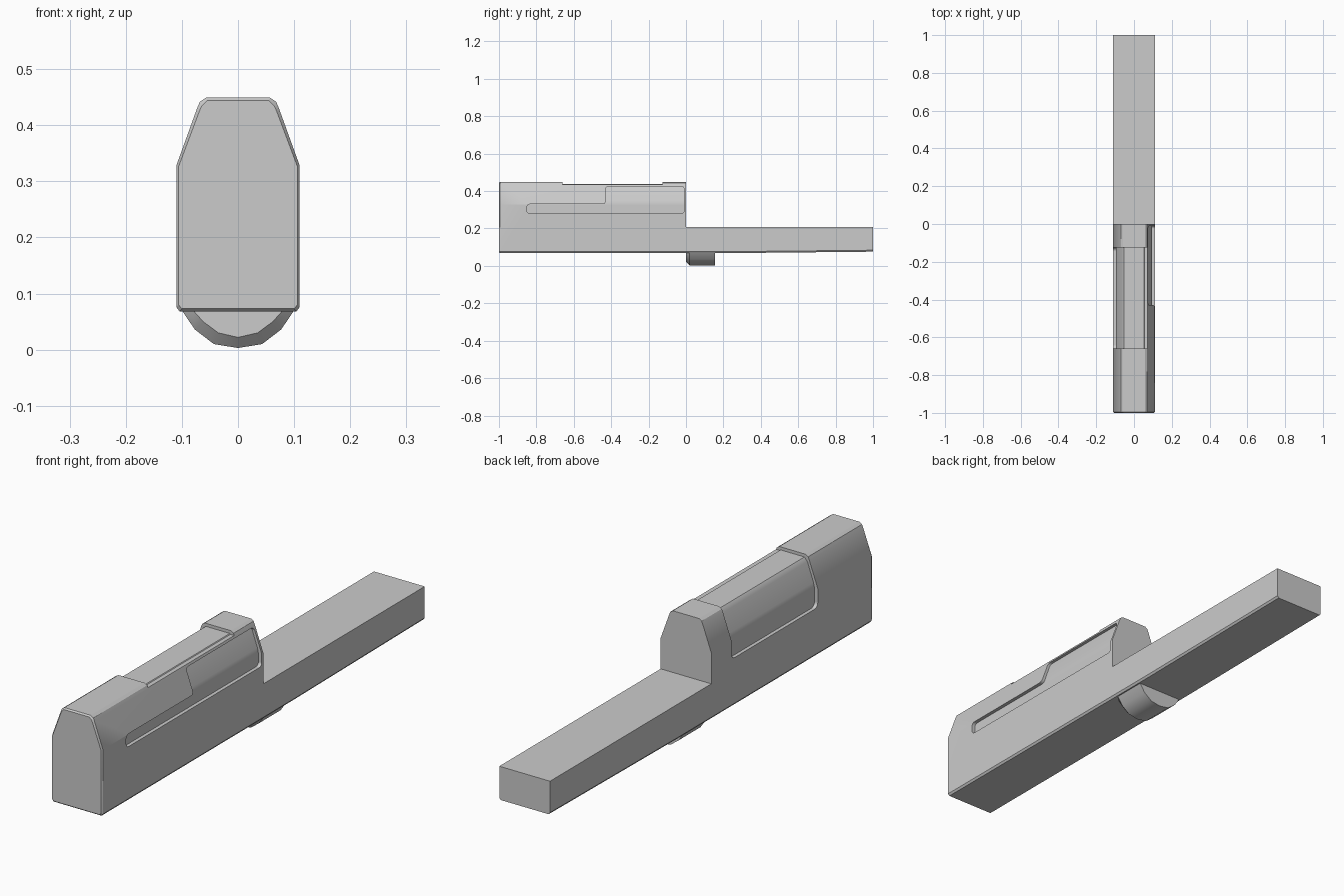
import bpy, bmesh
from mathutils import Vector

if "Cube" in bpy.data.objects:
    bpy.data.objects.remove(bpy.data.objects["Cube"])

grey = bpy.data.materials.new("plain grey")
grey.use_nodes = True
colour = (0.6, 0.6, 0.6, 1)
grey.diffuse_color = colour
grey.node_tree.nodes["Principled BSDF"].inputs["Base Color"].default_value = colour


def loft(name, rings, round_edges=0):
    """Skin a list of matching 3D rings and close both ends."""
    bm = bmesh.new()
    rows = [[bm.verts.new(p) for p in ring] for ring in rings]
    n = len(rows[0])
    rails = []
    for a, b in zip(rows, rows[1:]):
        for i in range(n):
            j = (i + 1) % n
            bm.faces.new((a[i], a[j], b[j], b[i]))
            rails.append(bm.edges.get((a[i], b[i])))
    bm.faces.new(rows[0])
    bm.faces.new(rows[-1])
    if round_edges:
        bmesh.ops.bevel(bm, geom=rails, offset=round_edges, segments=4,
                        profile=0.5, affect='EDGES')
    bmesh.ops.recalc_face_normals(bm, faces=bm.faces)
    mesh = bpy.data.meshes.new(name)
    bm.to_mesh(mesh)
    bm.free()
    obj = bpy.data.objects.new(name, mesh)
    bpy.context.collection.objects.link(obj)
    mesh.materials.append(grey)
    return obj


def mirrored(half):
    return half + [(-x, z) for x, z in reversed(half) if x]


def section(half, y):
    return [(x, y, z) for x, z in mirrored(half)]


def side_prism(name, outline, x0, x1, radius=0):
    return loft(name, [[(x, y, z) for y, z in outline] for x in (x0, x1)], radius)


def rect(y0, y1, z0, z1):
    return [(y0, z0), (y1, z0), (y1, z1), (y0, z1)]


def finish(obj):
    bpy.ops.object.select_all(action='DESELECT')
    obj.select_set(True)
    bpy.context.view_layer.objects.active = obj
    for mod in list(obj.modifiers):
        bpy.ops.object.modifier_apply(modifier=mod.name)
    bpy.ops.object.shade_smooth_by_angle(angle=0.5)
    normals = obj.modifiers.new("weighted normals", 'WEIGHTED_NORMAL')
    normals.keep_sharp = True


# Housing and rear bar share one cross-section, chamfered at the front
outer = [(0.104, 0.068), (0.11, 0.076), (0.11, 0.328), (0.073, 0.43),
         (0.068, 0.442), (0.057, 0.449)]
inner = [(0.1, 0.073), (0.106, 0.08), (0.106, 0.326), (0.07, 0.422),
         (0.065, 0.434), (0.055, 0.444)]
rear = [(x, z + 0.008 if z < 0.1 else z) for x, z in outer]
housing = loft("housing", [section(inner, -1), section(outer, -0.994),
                           section(outer, 0.2), section(rear, 1)])

# Cutters: the step down to the bar, the left window, the top and the right slot
slot = [(-0.85, 0.28), (-0.01, 0.28), (-0.01, 0.425), (-0.43, 0.425),
        (-0.43, 0.33), (-0.85, 0.33)]
cutters = [
    side_prism("step_cutter", rect(0, 1.2, 0.207, 0.7), -0.3, 0.3),
    side_prism("window_cutter", rect(-0.66, -0.125, 0.255, 0.7), -0.3, -0.052, 0.02),
    side_prism("top_cutter", rect(-0.66, -0.125, 0.434, 0.7), -0.3, 0.3),
    side_prism("slot_cutter", slot, 0.058, 0.3, 0.015),
]
for cutter in cutters:
    mod = housing.modifiers.new(cutter.name, 'BOOLEAN')
    mod.object = cutter
    mod.operation = 'DIFFERENCE'
    mod.solver = 'EXACT'
    cutter.hide_render = True
finish(housing)
for cutter in cutters:
    bpy.data.objects.remove(cutter)

# Sliding block seen through the window and the slot
block = [(0.096, 0.2), (0.096, 0.325), (0.091, 0.348), (0.065, 0.422), (0.052, 0.437)]
finish(loft("sliding_block", [section(block, -0.9), section(block, -0.005)]))

# Faceted lug under the joint, tapered at its front
lug_outer = [(0, 0.003), (0.043, 0.01), (0.077, 0.036), (0.1, 0.07), (0.1, 0.1)]
lug_inner = [(0, 0.022), (0.035, 0.03), (0.062, 0.05), (0.08, 0.07), (0.08, 0.1)]
finish(loft("under_lug", [section(lug_inner, 0), section(lug_outer, 0.02),
                          section(lug_outer, 0.155)]))
